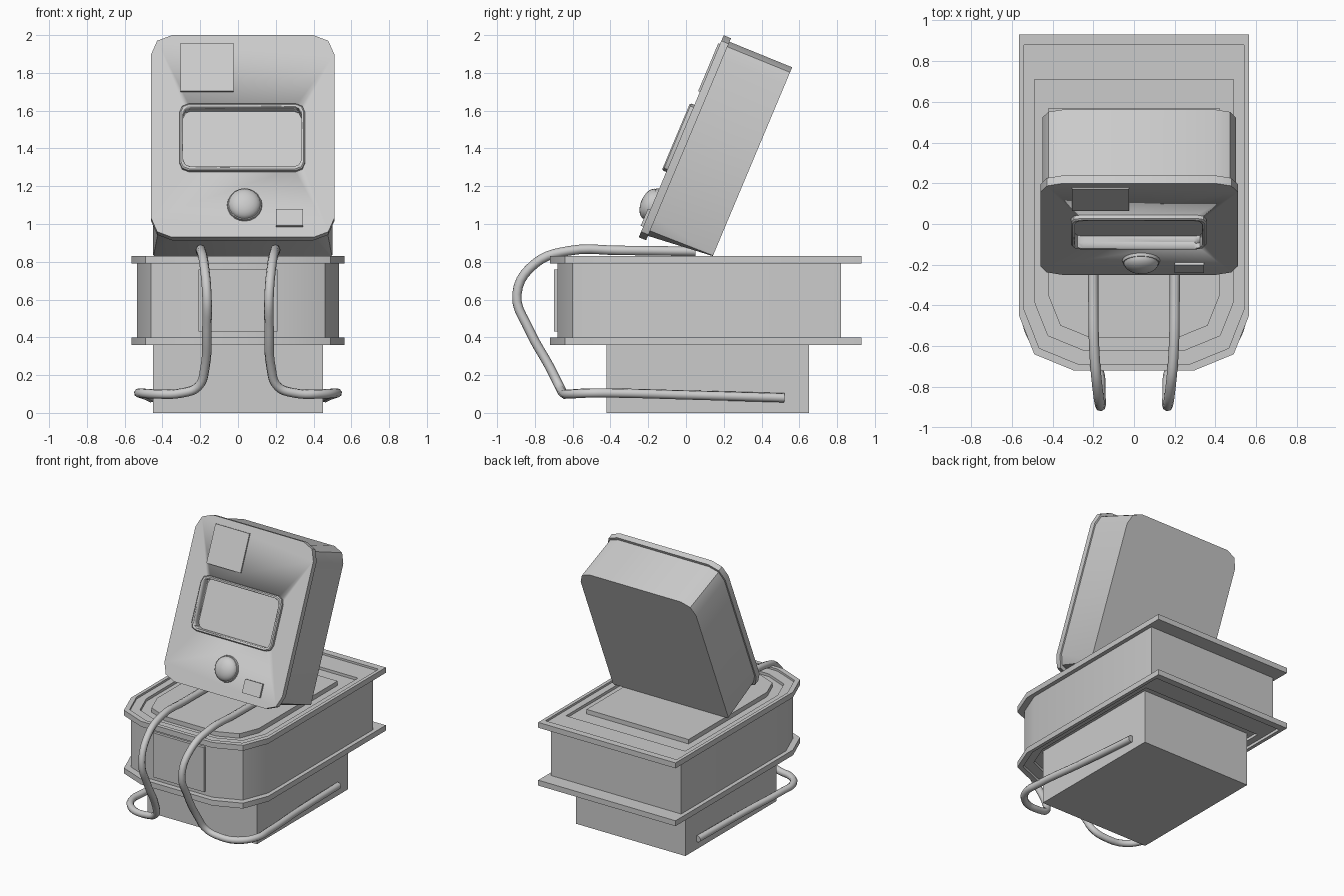
import bpy, bmesh, math
from mathutils import Matrix, Vector

if "Cube" in bpy.data.objects:
    bpy.data.objects.remove(bpy.data.objects["Cube"])

# Local frame of the tilted head: x right, y depth into the head, z up along its face
HEAD = Matrix.Translation((0.025, -0.25, 0.93)) @ Matrix.Rotation(math.radians(-22.8), 4, 'X')


def smooth(ob, angle=32):
    bpy.ops.object.select_all(action='DESELECT')
    ob.select_set(True)
    bpy.context.view_layer.objects.active = ob
    bpy.ops.object.shade_smooth_by_angle(angle=math.radians(angle))


def loft(name, rings, matrix=None):
    """Skin a stack of equal-length rings and cap both ends."""
    bm = bmesh.new()
    vs = [[bm.verts.new(p) for p in ring] for ring in rings]
    n = len(vs[0])
    for a, b in zip(vs, vs[1:]):
        for i in range(n):
            j = (i + 1) % n
            bm.faces.new((a[i], a[j], b[j], b[i]))
    bm.faces.new(vs[0][::-1])
    bm.faces.new(vs[-1])
    bmesh.ops.recalc_face_normals(bm, faces=bm.faces[:])
    me = bpy.data.meshes.new(name)
    bm.to_mesh(me)
    bm.free()
    ob = bpy.data.objects.new(name, me)
    bpy.context.collection.objects.link(ob)
    if matrix:
        ob.matrix_world = matrix
    smooth(ob)
    return ob


def hull(hw, back, front, z, c=1.0):
    """Square at the back, faceted corners at the front."""
    half = [(hw, back), (hw, front + .27 * c), (hw - .075 * c, front + .08 * c), (hw - .27 * c, front)]
    return [(x, y, z) for x, y in half] + [(-x, y, z) for x, y in half[::-1]]


def rrect(x0, x1, z0, z1, y, r, rb=None):
    """Rectangle in the face plane with three-point corners."""
    rb = r if rb is None else rb
    pts = []
    for cx, cz, sx, sz, k in ((x1, z1, 1, 1, r), (x0, z1, -1, 1, r), (x0, z0, -1, -1, rb), (x1, z0, 1, -1, rb)):
        corner = [(cx, y, cz - sz * k), (cx - sx * k * .29, y, cz - sz * k * .29), (cx - sx * k, y, cz)]
        pts += corner if sx * sz > 0 else corner[::-1]
    return pts


def box(name, x0, x1, y0, y1, z0, z1, matrix=None):
    ring = lambda z: [(x0, y0, z), (x1, y0, z), (x1, y1, z), (x0, y1, z)]
    return loft(name, [ring(z0), ring(z1)], matrix)


# Pedestal block
box("pedestal", -.45, .45, -.42, .65, 0, .42)

# Main body with two projecting rims and shallow stepped recesses
loft("body", [
    hull(.49, .71, -.62, .40, .9), hull(.49, .71, -.62, .38, .9),
    hull(.54, .88, -.69, .38), hull(.54, .88, -.69, .36),
    hull(.565, .93, -.72, .36), hull(.565, .93, -.72, .40),
    hull(.535, .82, -.68, .40), hull(.535, .82, -.68, .79),
    hull(.565, .93, -.72, .79), hull(.565, .93, -.72, .83),
    hull(.54, .88, -.69, .83), hull(.54, .88, -.69, .815),
    hull(.49, .71, -.62, .815, .9), hull(.49, .71, -.62, .795, .9)])

# Raised plate on the body top and the front panel
loft("top_plate", [hull(.42, .57, -.56, .79, .77), hull(.42, .57, -.56, .828, .77)])
box("front_panel", -.21, .21, -.70, -.66, .43, .76)

# Head shell: rounded at the face, square lower corners at the back
loft("head_shell", [rrect(-.475, .475, .025, 1.14, .04, .1),
                    rrect(-.475, .475, .06, 1.144, .40, .1, .01)], HEAD)
face = loft("face_plate", [rrect(-.485, .485, 0, 1.16, 0, .11),
                           rrect(-.485, .485, 0, 1.16, .042, .11)], HEAD)

# Screen frame, with the opening cut through frame and face plate
frame = loft("screen_frame", [rrect(-.335, .33, .375, .76, .01, .05),
                              rrect(-.335, .33, .375, .76, -.018, .05),
                              rrect(-.328, .323, .382, .753, -.025, .045)], HEAD)
cutter = loft("screen_cutter", [rrect(-.315, .31, .395, .74, -.1, .04),
                                rrect(-.315, .31, .395, .74, .1, .04)], HEAD)
cutter.hide_render = True
for ob in (face, frame):
    mod = ob.modifiers.new("opening", 'BOOLEAN')
    mod.operation = 'DIFFERENCE'
    mod.solver = 'EXACT'
    mod.object = cutter
    bpy.context.view_layer.objects.active = ob
    while ob.modifiers[0] != mod:
        bpy.ops.object.modifier_move_up(modifier=mod.name)
    bpy.ops.object.modifier_apply(modifier=mod.name)
bpy.data.objects.remove(cutter)

# Small raised panels on the face
box("upper_panel", -.33, -.05, -.01, .01, .835, 1.11, HEAD)
box("lower_button", .175, .32, -.014, .01, .06, .157, HEAD)

# Domed knob on a low collar
def circle(r, y):
    return [(.01 + r * math.cos(i * math.tau / 20), y, .185 + r * math.sin(i * math.tau / 20)) for i in range(20)]

loft("knob_collar", [circle(.095, .01), circle(.09, -.015)], HEAD)
loft("knob", [circle(.086 * math.cos(a), -.012 - .05 * math.sin(a))
              for a in (0, .25, .5, .75, 1.0, 1.25, 1.5)], HEAD)

# Straps: out over the front, down, and back along each side of the pedestal
PATH = [(.20, .05, .855), (.20, -.35, .86), (.195, -.62, .858), (.18, -.80, .79), (.165, -.895, .63),
        (.165, -.83, .44), (.175, -.72, .24), (.21, -.67, .14), (.30, -.65, .105),
        (.43, -.62, .10), (.515, -.52, .105), (.52, -.38, .105), (.49, .0, .095), (.46, .52, .08)]
for side, sx in (("left", -1), ("right", 1)):
    cu = bpy.data.curves.new("strap_" + side, 'CURVE')
    cu.dimensions = '3D'
    cu.bevel_depth = .025
    cu.bevel_resolution = 2
    cu.resolution_u = 5
    cu.use_fill_caps = True
    sp = cu.splines.new('BEZIER')
    sp.bezier_points.add(len(PATH) - 1)
    for bp, (x, y, z) in zip(sp.bezier_points, PATH):
        bp.co = (sx * x, y, z)
        bp.handle_left_type = bp.handle_right_type = 'AUTO'
    ob = bpy.data.objects.new("strap_" + side, cu)
    bpy.context.collection.objects.link(ob)
    bpy.ops.object.select_all(action='DESELECT')
    ob.select_set(True)
    bpy.context.view_layer.objects.active = ob
    bpy.ops.object.convert(target='MESH')
    smooth(bpy.context.view_layer.objects.active, 60)
